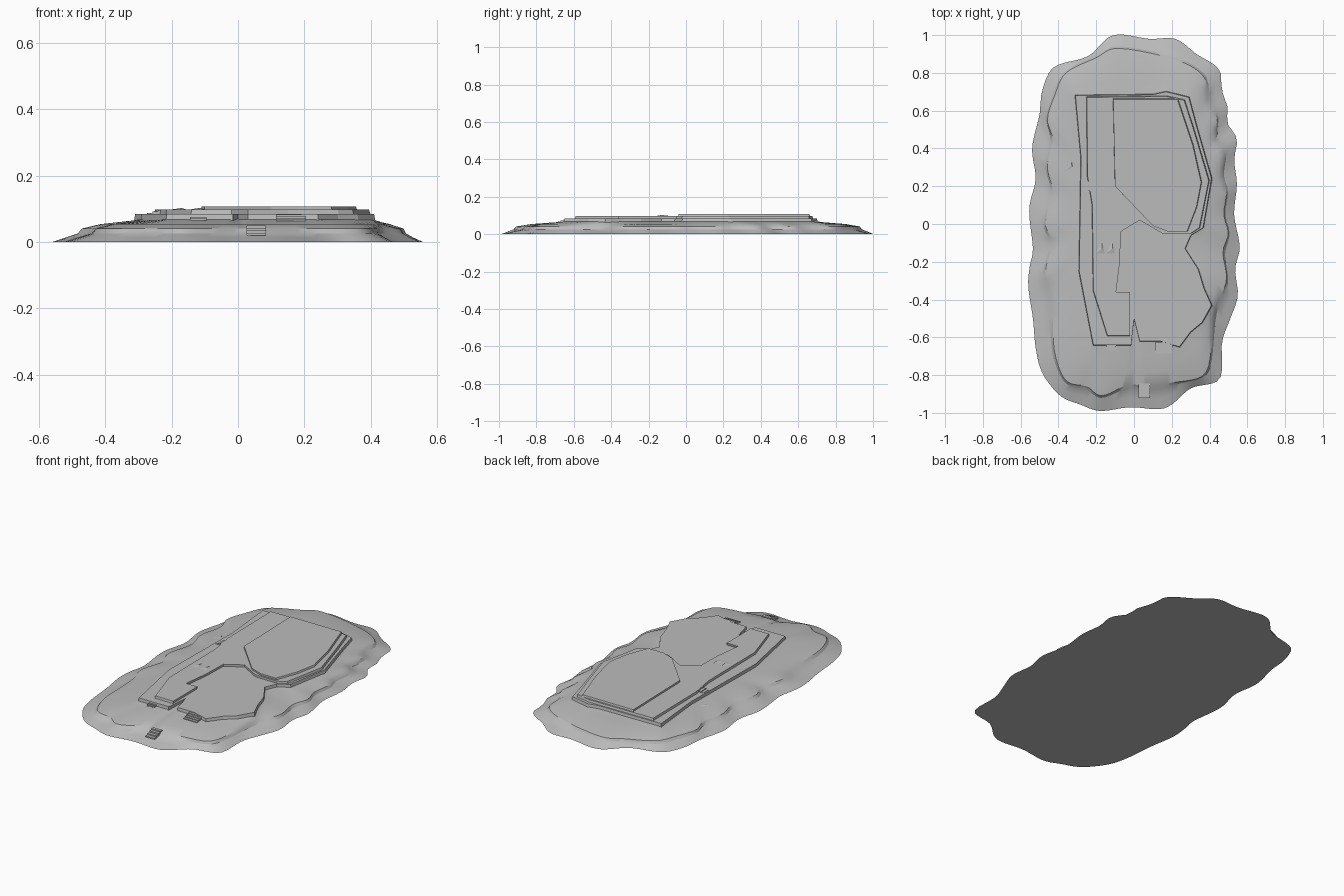
import bpy, bmesh, math
from mathutils import Vector

if "Cube" in bpy.data.objects:
    bpy.data.objects.remove(bpy.data.objects["Cube"])

stone = bpy.data.materials.new("grey stone")
stone.diffuse_color = (0.5, 0.5, 0.5, 1)
stone.use_nodes = True
stone.node_tree.nodes["Principled BSDF"].inputs["Base Color"].default_value = stone.diffuse_color


def finish(bm, name, smooth=None):
    bmesh.ops.recalc_face_normals(bm, faces=bm.faces)
    me = bpy.data.meshes.new(name)
    bm.to_mesh(me)
    bm.free()
    me.materials.append(stone)
    ob = bpy.data.objects.new(name, me)
    bpy.context.collection.objects.link(ob)
    if smooth:
        bpy.ops.object.select_all(action='DESELECT')
        ob.select_set(True)
        bpy.context.view_layer.objects.active = ob
        bpy.ops.object.shade_smooth_by_angle(angle=math.radians(smooth))
    return ob


def curved(pts, steps=5):
    """Closed smooth curve through the points."""
    out, n = [], len(pts)
    for i in range(n):
        a, b, c, d = (Vector(pts[(i + k) % n]) for k in (-1, 0, 1, 2))
        for s in range(steps):
            t = s / steps
            out.append(0.5 * (2 * b + (c - a) * t + (2 * a - 5 * b + 4 * c - d) * t * t
                              + (3 * b - a - 3 * c + d) * t ** 3))
    return out


N = 160


def radial(pts):
    """Sample a contour along N rays from the centre, spaced for a long oval."""
    res = []
    for i in range(N):
        t = 2 * math.pi * (i + 0.37) / N
        d = Vector((0.55 * math.cos(t), math.sin(t))).normalized()
        far = 0.05
        for j in range(len(pts)):
            a, b = Vector(pts[j - 1]), Vector(pts[j])
            e = b - a
            den = d.x * e.y - d.y * e.x
            if abs(den) < 1e-9:
                continue
            r = (a.x * e.y - a.y * e.x) / den
            u = (a.x * d.y - a.y * d.x) / den
            if 0 <= u <= 1 and r > far:
                far = r
        res.append(d * far)
    return res


shore = [(-.11, 1), (.08, .98), (.22, .98), (.33, .9), (.45, .82), (.465, .71), (.5, .6),
         (.49, .54), (.545, .45), (.53, .34), (.545, .21), (.53, .05), (.56, -.12),
         (.535, -.24), (.55, -.38), (.51, -.5), (.465, -.63), (.455, -.82), (.3, -.87),
         (.165, -.975), (-.02, -.97), (-.18, -.99), (-.285, -.955), (-.39, -.91),
         (-.485, -.79), (-.52, -.66), (-.535, -.5), (-.56, -.33), (-.55, -.21),
         (-.535, -.13), (-.555, .08), (-.52, .24), (-.54, .4), (-.5, .58), (-.49, .69),
         (-.445, .81), (-.38, .85), (-.24, .89)]
ridge = [(-.2, .88), (-.08, .93), (.22, .87), (.37, .78), (.39, .65), (.44, .56), (.43, .45),
         (.48, .38), (.465, .25), (.49, .17), (.475, .05), (.5, -.05), (.47, -.15),
         (.49, -.3), (.43, -.45), (.41, -.65), (.37, -.8), (.2, -.84), (.06, -.86),
         (-.03, -.85), (-.17, -.91), (-.25, -.86), (-.36, -.83), (-.42, -.68),
         (-.43, -.5), (-.44, -.36), (-.47, -.25), (-.43, -.1), (-.47, 0), (-.43, .17),
         (-.46, .3), (-.43, .45), (-.46, .55), (-.42, .68), (-.36, .8)]
lower = [(-.31, .68), (.1, .685), (.17, .7), (.29, .67), (.33, .52), (.41, .24), (.365, -.02),
         (.3, -.06), (.27, -.13), (.34, -.24), (.37, -.34), (.41, -.43), (.36, -.52),
         (.30, -.57), (.24, -.65), (.14, -.62), (.03, -.62), (0, -.5), (-.015, -.64),
         (-.215, -.64), (-.29, -.25), (-.28, .35)]
middle = [(-.25, .67), (.17, .675), (.265, .655), (.315, .5), (.395, .23), (.345, -.02),
          (.3, -.05), (.15, -.05), (.03, .02), (-.07, -.04), (-.075, -.2), (-.095, -.36),
          (-.02, -.36), (-.02, -.59), (-.14, -.59), (-.215, -.35), (-.22, .1), (-.245, .25)]
upper = [(-.11, .66), (.23, .66), (.31, .42), (.355, .22), (.33, .09), (.28, -.04),
         (.18, -.04), (.1, -.01), (-.1, .2)]

# Sloping ground with a scalloped shore and a low cliff, closed underneath
out, crest, core = radial(curved(shore)), radial(curved(ridge)), radial(lower)
rings = [[(*p, 0) for p in out]]
for a, b, t, z in ((out, crest, .45, .014), (out, crest, .85, .026), (out, crest, 1, .041),
                   (crest, core, .3, .054), (crest, core, .7, .062),
                   (crest, core, 1, .068), (crest, core, 1.08, .07)):
    rings.append([(*p.lerp(q, t), z) for p, q in zip(a, b)])
bm = bmesh.new()
loops = [[bm.verts.new(p) for p in r] for r in rings]
for a, b in zip(loops, loops[1:]):
    for i in range(N):
        bm.faces.new((a[i - 1], a[i], b[i], b[i - 1]))
bm.faces.new(loops[0])
finish(bm, "island_ground", 30)


# Flat terraces with steep walls
def terrace(name, pts, z0, z1):
    bm = bmesh.new()
    top = [bm.verts.new((x, y, z1)) for x, y in pts]
    foot = [bm.verts.new((x * 1.012, y * 1.006, z0)) for x, y in pts]
    for i in range(len(pts)):
        bm.faces.new((top[i - 1], top[i], foot[i], foot[i - 1]))
    bm.faces.new(top)
    finish(bm, name)


terrace("lower_terrace", lower, .062, .085)
terrace("middle_terrace", middle, .084, .098)
terrace("upper_terrace", upper, .097, .108)


# Stepped ramps: each step is a box, dropping along the given direction
def stairs(name, x, y, z, w, length, drop, angle, n=4):
    bm = bmesh.new()
    d = Vector((math.cos(angle), math.sin(angle), 0))
    s = Vector((-d.y, d.x, 0)) * w / 2
    for i in range(n):
        h = drop * (n - i) / n
        o = Vector((x, y, z - drop))
        a, b = o + d * length * i / n, o + d * length * (i + 1) / n
        base = [a - s, b - s, b + s, a + s]
        lo = [bm.verts.new(p) for p in base]
        hi = [bm.verts.new(p + Vector((0, 0, h))) for p in base]
        bm.faces.new(hi)
        for k in range(4):
            bm.faces.new((lo[k - 1], lo[k], hi[k], hi[k - 1]))
    finish(bm, name)


SOUTH = -math.pi / 2
stairs("shore_stairs", .055, -.845, .05, .06, .075, .03, SOUTH)
stairs("east_stairs", .16, -.625, .083, .09, .06, .02, SOUTH)
stairs("west_stairs", -.12, -.63, .08, .05, .04, .018, SOUTH)
stairs("side_stairs", -.225, .2, .097, .05, .05, .014, math.pi, 3)

# Small slanted rocks
for i, (x, y, z) in enumerate(((-.18, -.16, .097), (-.125, -.16, .097), (-.34, .28, .058))):
    bm = bmesh.new()
    v = [bm.verts.new((x + a, y + b, z + c)) for a, b, c in
         ((-.028, 0, 0), (.028, 0, 0), (.01, .075, 0), (.01, .03, .006))]
    for k in ((0, 1, 3), (1, 2, 3), (2, 0, 3)):
        bm.faces.new([v[j] for j in k])
    finish(bm, f"slanted_rock_{i + 1}")
